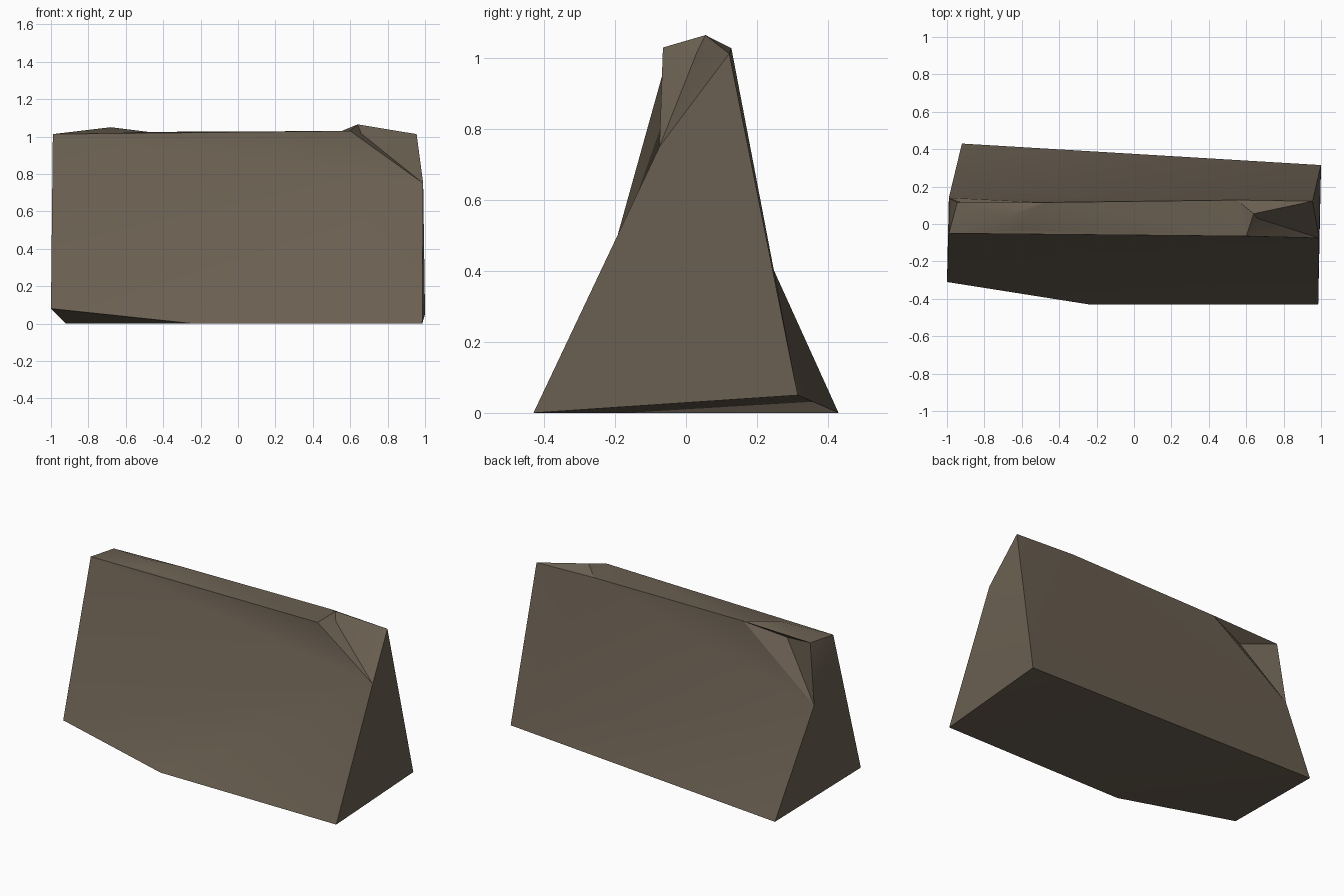
import bpy, bmesh, math

if "Cube" in bpy.data.objects:
    bpy.data.objects.remove(bpy.data.objects["Cube"])

# Corner points of the tapered stone block
P = {
    # foot
    "left_front": (-1.0, -0.31, 0.08), "mid_front": (-0.24, -0.43, 0.0),
    "right_front": (0.985, -0.43, 0.0), "right_back": (1.0, 0.315, 0.05),
    "left_back": (-0.92, 0.43, 0.0),
    # chipped corners on the ends
    "chip_right": (0.99, -0.075, 0.75), "chip_left": (-0.99, 0.14, 0.64),
    "notch_left": (-0.735, 0.045, 0.965), "notch_right": (0.66, 0.03, 1.015),
    # crest rim
    "rim_lf": (-0.99, -0.05, 1.013), "rim_rf": (0.6, -0.065, 1.03),
    "rim_rb": (0.955, 0.122, 1.013), "rim_b": (0.55, 0.128, 1.028),
    "rim_b2": (-0.48, 0.115, 1.025), "rim_lb": (-0.945, 0.115, 1.013),
    # small crest bumps
    "bump_l": (-0.68, 0.04, 1.05), "foot_l": (-0.62, -0.03, 1.023),
    "bump_r": (0.64, 0.055, 1.065), "step_r": (0.675, 0.05, 1.045),
}

FACES = [
    # front: lower slope, then steeper upper slope
    "left_front mid_front chip_right", "mid_front right_front chip_right",
    "left_front chip_right rim_lf", "chip_right rim_rf rim_lf",
    # right end and its chip
    "right_front right_back chip_right", "right_back rim_rb chip_right",
    "chip_right rim_rb notch_right", "chip_right notch_right rim_rf",
    # back: lower slope, then steeper upper slope
    "right_back chip_left left_back", "right_back rim_b chip_left",
    "right_back rim_rb rim_b", "chip_left rim_b rim_b2",
    # left chip with its small overhang
    "chip_left rim_b2 notch_left", "chip_left notch_left rim_lb",
    "rim_b2 rim_lb notch_left",
    # left end
    "left_front chip_left left_back", "left_front rim_lf chip_left",
    "rim_lf rim_lb chip_left",
    # crest
    "rim_lf rim_rf foot_l", "foot_l rim_rf rim_b2", "rim_b2 rim_rf rim_b",
    "rim_lf foot_l bump_l", "foot_l rim_b2 bump_l",
    "rim_lf bump_l rim_lb", "rim_lb bump_l rim_b2",
    "rim_rf bump_r rim_b", "rim_b bump_r rim_rb", "bump_r step_r rim_rb",
    "rim_rf notch_right bump_r", "notch_right step_r bump_r",
    "notch_right rim_rb step_r",
    # underside
    "right_front right_back left_back", "mid_front right_front left_back",
    "left_front mid_front left_back",
]

bm = bmesh.new()
verts = {name: bm.verts.new(co) for name, co in P.items()}
for face in FACES:
    bm.faces.new([verts[n] for n in face.split()])
bmesh.ops.recalc_face_normals(bm, faces=bm.faces)
mesh = bpy.data.meshes.new("stone_block")
bm.to_mesh(mesh)
bm.free()

stone = bpy.data.materials.new("brown_stone")
stone.diffuse_color = (0.145, 0.115, 0.083, 1)
stone.use_nodes = True
stone.node_tree.nodes["Principled BSDF"].inputs["Base Color"].default_value = stone.diffuse_color
mesh.materials.append(stone)

block = bpy.data.objects.new("stone_block", mesh)
bpy.context.collection.objects.link(block)
bpy.context.view_layer.objects.active = block
block.select_set(True)
bpy.ops.object.shade_smooth_by_angle(angle=math.radians(30))
